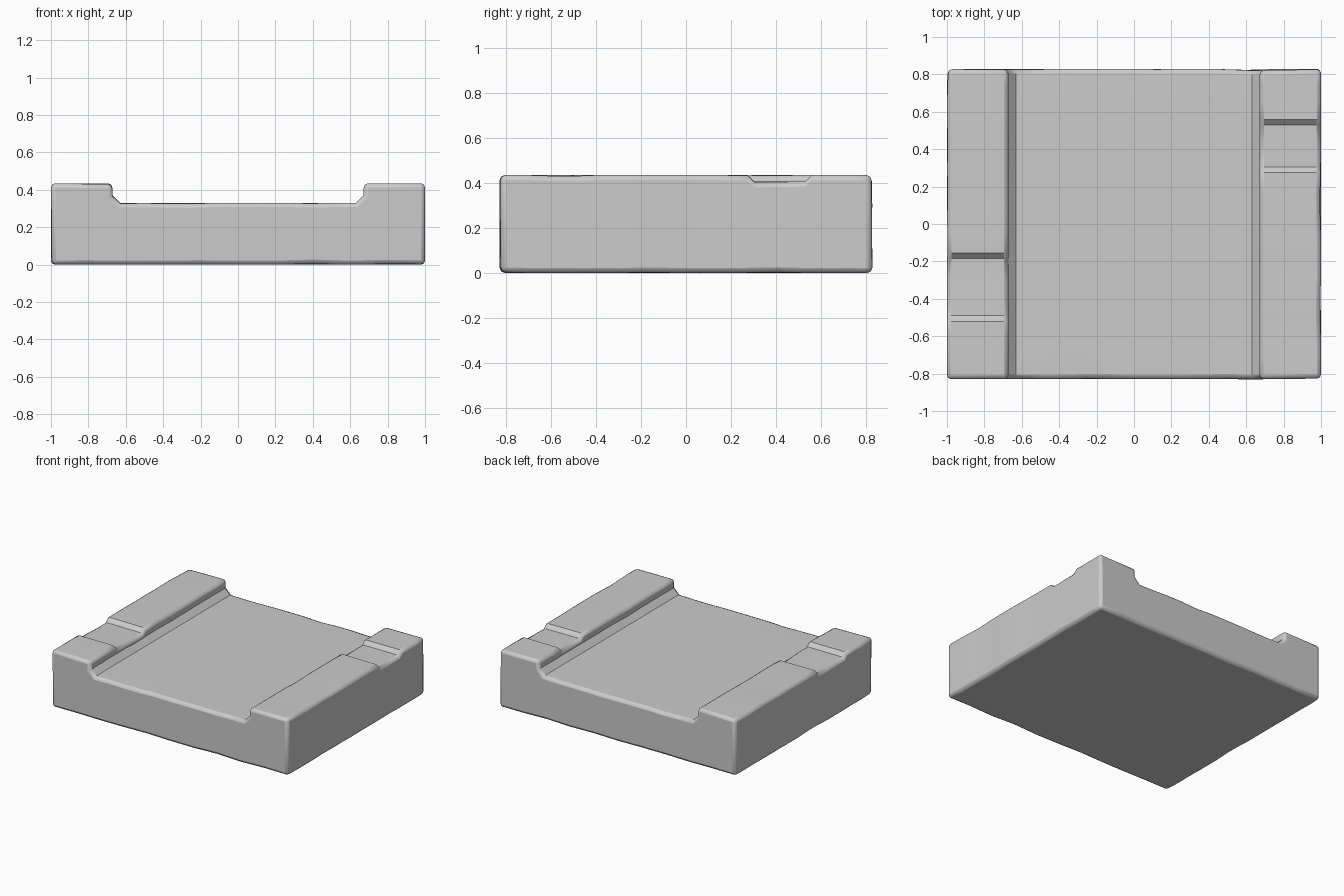
import bpy, bmesh, math, random
from mathutils import noise, Vector

cube = bpy.data.objects.get("Cube")
if cube:
    bpy.data.objects.remove(cube, do_unlink=True)
random.seed(4)

HALF_X, HALF_Y = 1.0, 0.83
CURB, DECK, DEPTH = 0.435, 0.33, 0.028
INNER, FOOT, LEDGE = 0.672, 0.63, 0.372

stone = bpy.data.materials.new("grey stone")
stone.use_nodes = True
colour = (0.6, 0.6, 0.6, 1)
stone.diffuse_color = colour
stone.node_tree.nodes["Principled BSDF"].inputs["Base Color"].default_value = colour


def worn(x, y, seed):
    """Small inward wear that varies gently along the edges."""
    n = noise.noise(Vector((x * 4, y * 4, seed)))
    return 0.011 * max(0.0, n)


def curb_height(y, notch):
    """Curb top with a shallow sloped saddle between the notch limits."""
    start, end = notch
    ramp = min(y - start, end - y) / 0.03
    return CURB - DEPTH * min(1, max(0, ramp))


def section(y):
    """Closed cross-section of the slab at one station along y."""
    left = curb_height(y, (-0.52, -0.155))
    right = curb_height(y, (0.275, 0.56))
    points = [(-HALF_X, 0), (-HALF_X, left), (-INNER, left), (-INNER, LEDGE), (-FOOT, DECK)]
    points += [(-FOOT + 2 * FOOT * i / 10, DECK) for i in range(1, 10)]
    points += [(FOOT, DECK), (INNER, LEDGE), (INNER, right), (HALF_X, right), (HALF_X, 0)]
    points += [(HALF_X - 0.2 * i, 0) for i in range(1, 10)]
    return points


# Stations, with extra ones at the saddle slopes
ramps = [-0.52, -0.49, -0.185, -0.155, 0.275, 0.305, 0.53, 0.56]
stations = sorted(ramps + [-0.83, -0.7, -0.6, -0.4, -0.29, -0.05, 0.06, 0.17, 0.41, 0.65, 0.74, 0.83])

bm = bmesh.new()
rings = []
for y in stations:
    ring = []
    end = abs(y) == HALF_Y
    for x, z in section(y):
        wx = worn(x, y, 1 + z) if abs(x) == HALF_X else 0
        wy = worn(x, y, 5 + z) if end else 0
        rim = end or abs(x) == HALF_X or abs(x) == INNER
        wz = worn(x, y, 9 + z) if rim else 0
        ring.append(bm.verts.new((x - math.copysign(wx, x),
                                  y - math.copysign(wy, y),
                                  z - wz if z else wz)))
    rings.append(ring)

# Skin the stations and close both ends
for a, b in zip(rings, rings[1:]):
    for i in range(len(a)):
        j = (i + 1) % len(a)
        bm.faces.new((a[i], a[j], b[j], b[i]))
bm.faces.new(rings[0])
bm.faces.new(rings[-1][::-1])
bmesh.ops.recalc_face_normals(bm, faces=bm.faces)

mesh = bpy.data.meshes.new("stone_slab")
bm.to_mesh(mesh)
bm.free()
slab = bpy.data.objects.new("stone_slab", mesh)
bpy.context.collection.objects.link(slab)
mesh.materials.append(stone)

# Worn, chamfered outer edges
bevel = slab.modifiers.new("worn_edges", "BEVEL")
bevel.width = 0.022
bevel.segments = 2
bevel.limit_method = "ANGLE"
bevel.angle_limit = math.radians(60)

bpy.ops.object.select_all(action="DESELECT")
slab.select_set(True)
bpy.context.view_layer.objects.active = slab
bpy.ops.object.shade_smooth_by_angle(angle=math.radians(25))
